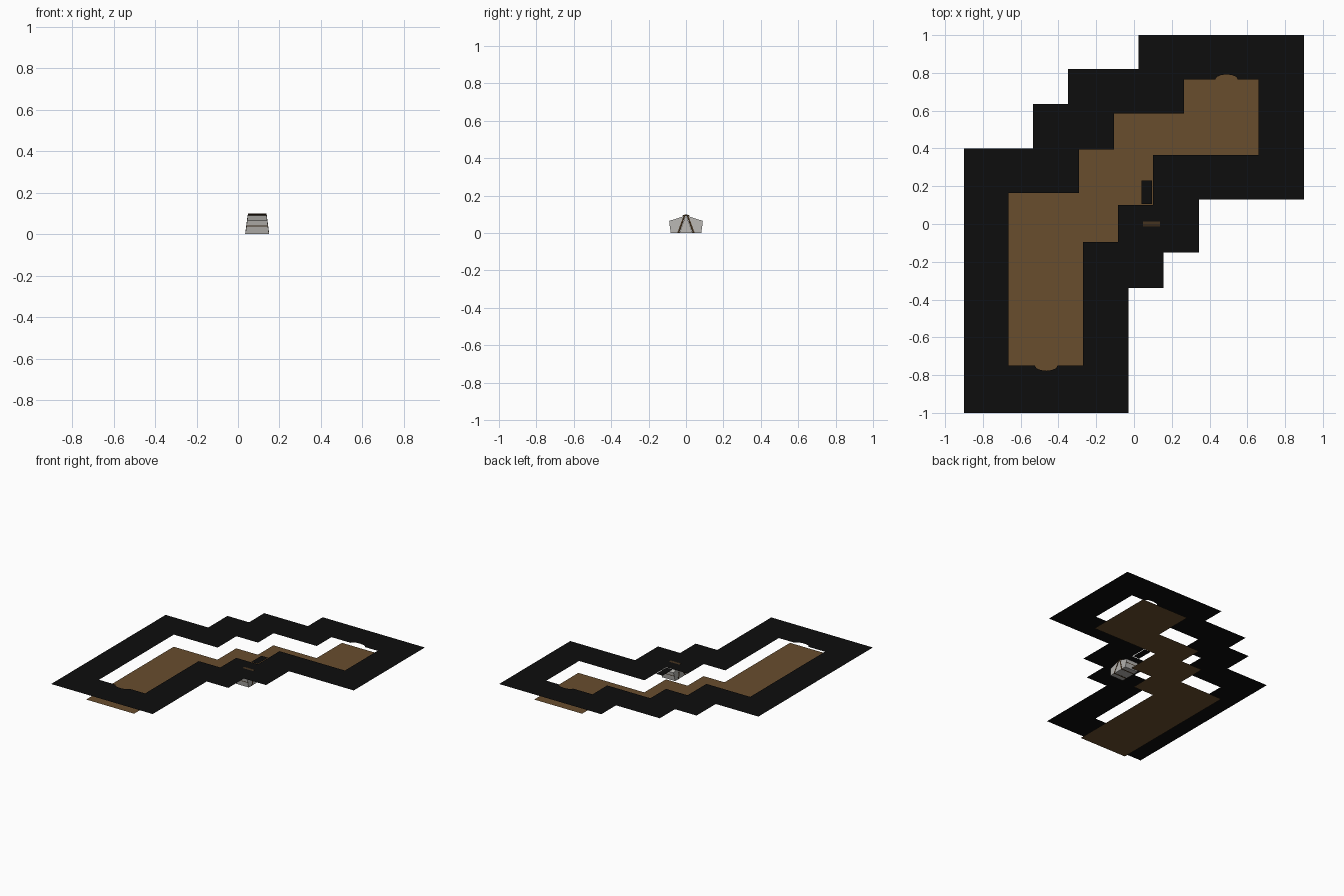
import bpy, bmesh, math

if "Cube" in bpy.data.objects:
    bpy.data.objects.remove(bpy.data.objects["Cube"])


def material(name, rgb):
    m = bpy.data.materials.new(name)
    m.diffuse_color = (*rgb, 1)
    m.use_nodes = True
    m.node_tree.nodes["Principled BSDF"].inputs["Base Color"].default_value = m.diffuse_color
    return m


BLACK = material("black", (0.004, 0.004, 0.004))
BROWN = material("earth brown", (0.14, 0.074, 0.027))
GREY = material("stone grey", (0.45, 0.44, 0.42))
DARK = material("dark wood", (0.05, 0.028, 0.012))
CEILING = 0.097


def finish(name, bm, mat):
    me = bpy.data.meshes.new(name)
    bm.to_mesh(me)
    bm.free()
    me.materials.append(mat)
    ob = bpy.data.objects.new(name, me)
    bpy.context.collection.objects.link(ob)
    return ob


def sheet(name, loops, z, mat):
    """Flat sheet bounded by the first loop; later loops are holes."""
    bm = bmesh.new()
    edges = []
    for loop in loops:
        vs = [bm.verts.new((x, y, z)) for x, y in loop]
        edges += [bm.edges.new((vs[i - 1], vs[i])) for i in range(len(vs))]
    bmesh.ops.triangle_fill(bm, edges=edges, use_beauty=True,
                            use_dissolve=False, normal=(0, 0, 1))
    for f in bm.faces:
        f.normal_update()
        if f.normal.z < 0:
            f.normal_flip()
    return finish(name, bm, mat)


def stairs(start, steps):
    """Right-angled outline: alternate x and y targets from a start corner."""
    x, y = start
    pts = [start]
    for i, v in enumerate(steps):
        x, y = (v, y) if i % 2 == 0 else (x, v)
        pts.append((x, y))
    return pts


def bump(cx, cy, side):
    """Small doorway bulge in the hole outline."""
    return [(cx - side * 0.06 * math.cos(a), cy + side * 0.027 * math.sin(a))
            for a in [math.pi * i / 6 for i in range(7)]]


# black surround with stepped hole
outer = stairs((-0.9, 0.4), [-0.535, 0.635, -0.35, 0.82, 0.025, 1.0, 0.9, 0.13,
                             0.345, -0.15, 0.155, -0.34, -0.03, -1.0, -0.9])
hole = stairs((-0.665, 0.165), [-0.29, 0.395, -0.105, 0.585, 0.265, 0.765,
                                0.66, 0.365, 0.1, 0.1, -0.085, -0.095,
                                -0.27, -0.75, -0.665])
opening = hole[:7] + bump(0.49, 0.765, 1) + hole[7:15] + bump(-0.465, -0.75, -1) + hole[15:]
sheet("surround", [outer, opening], CEILING, BLACK)

# black patch at the inner corner
sheet("corner_patch", [[(0.04, 0.105), (0.095, 0.105), (0.095, 0.23), (0.04, 0.23)]],
      CEILING, BLACK)

# floor, running on under the surround at both ends
floor = stairs((-0.67, 0.17), [-0.295, 0.4, -0.11, 0.59, 0.26, 0.9, 0.67, 0.36,
                               0.105, 0.095, -0.08, -0.1, -0.26, -0.9, -0.67])
sheet("floor", [floor], 0.0, BROWN)


def slab(name, profile, mat, grow=0.0, mirror=True):
    """Profile in y,z drawn across x, narrowing towards the top."""
    for s in ((1, -1) if mirror else (1,)):
        bm = bmesh.new()
        ends = [[bm.verts.new((0.0925 + e * (0.057 + grow - 0.13 * z), s * y, z))
                 for y, z in profile] for e in (-1, 1)]
        n = len(profile)
        for e in ends:
            bm.faces.new(e)
        for i in range(n):
            bm.faces.new((ends[0][i - 1], ends[0][i], ends[1][i], ends[1][i - 1]))
        bmesh.ops.recalc_face_normals(bm, faces=bm.faces)
        finish(name, bm, mat)


# small splayed block under the surround
slab("side_block", [(0.046, 0), (0.082, 0), (0.09, 0.065), (0.012, 0.09)], GREY)
slab("centre_wedge", [(-0.035, 0), (0.035, 0), (0.004, 0.088), (-0.004, 0.088)],
     GREY, mirror=False)
slab("leaning_strip", [(0.036, 0), (0.047, 0), (0.013, 0.092), (0.004, 0.092)],
     DARK, grow=0.001)
slab("ridge_cap", [(-0.013, 0.09), (0.013, 0.09), (0.02, 0.095), (0.0, 0.1),
                   (-0.02, 0.095)], DARK, mirror=False)
slab("face_band", [(0.0868, 0.036), (0.0874, 0.041), (0.0864, 0.041), (0.0858, 0.036)],
     DARK, grow=0.001)
